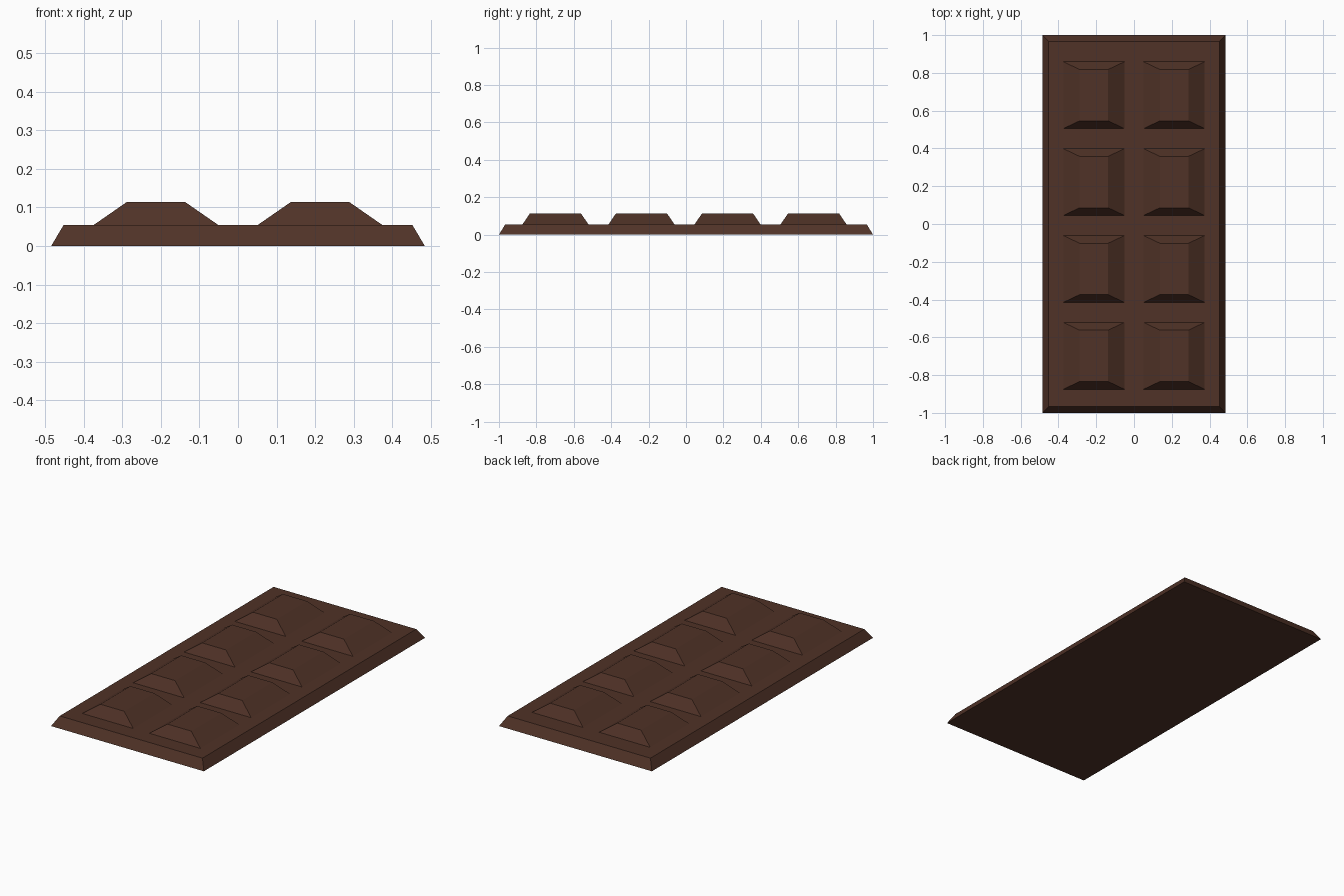
import bpy, bmesh

if "Cube" in bpy.data.objects:
    bpy.data.objects.remove(bpy.data.objects["Cube"])

chocolate = bpy.data.materials.new("dark_chocolate")
chocolate.diffuse_color = (0.080, 0.032, 0.020, 1)
chocolate.use_nodes = True
chocolate.node_tree.nodes["Principled BSDF"].inputs["Base Color"].default_value = chocolate.diffuse_color


def frustum(name, center, bottom, top, z0, z1, closed=True):
    """Rectangular block tapering from the bottom half-sizes to the top ones."""
    bm = bmesh.new()
    rings = []
    for (hx, hy), z in ((bottom, z0), (top, z1)):
        rings.append([bm.verts.new((center[0] + sx * hx, center[1] + sy * hy, z))
                      for sx, sy in ((-1, -1), (1, -1), (1, 1), (-1, 1))])
    low, high = rings
    bm.faces.new(high)
    if closed:
        bm.faces.new(low[::-1])
    for i in range(4):
        j = (i + 1) % 4
        bm.faces.new((low[i], low[j], high[j], high[i]))
    mesh = bpy.data.meshes.new(name)
    bm.to_mesh(mesh)
    bm.free()
    mesh.materials.append(chocolate)
    obj = bpy.data.objects.new(name, mesh)
    bpy.context.collection.objects.link(obj)
    return obj


# Slab with bevelled rim
frustum("bar_base", (0, 0), (0.484, 1.0), (0.452, 0.967), 0, 0.054)

# Two columns of four raised pieces, open where they meet the slab
for row in range(4):
    for col, x in enumerate((-0.2125, 0.2125)):
        y = -0.698 + 0.46 * row
        frustum(f"piece_{row + 1}_{col + 1}", (x, y), (0.162, 0.177),
                (0.0755, 0.136), 0.054, 0.114, closed=False)
